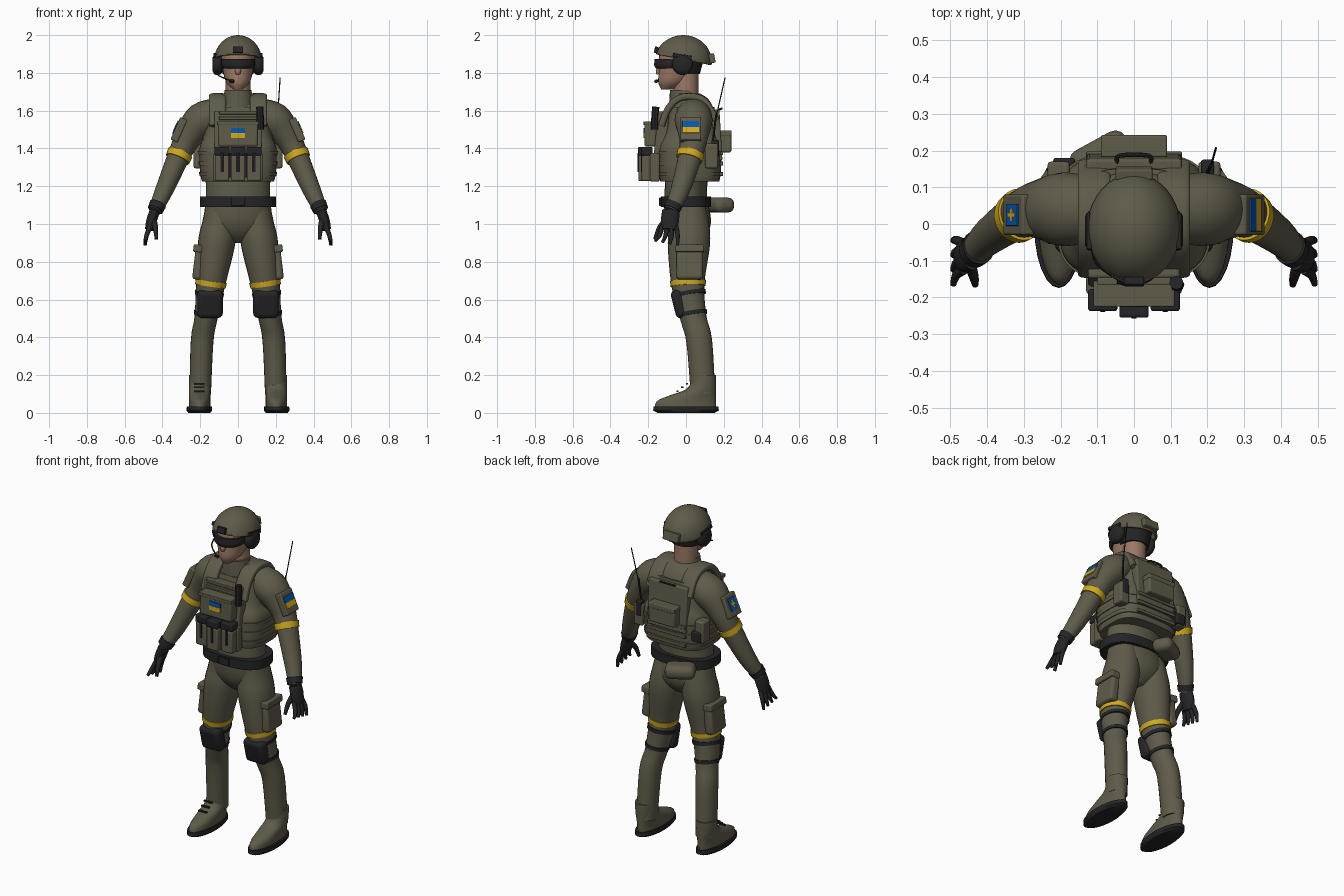
import bpy, bmesh, math
from mathutils import Vector, Matrix, Euler

cube = bpy.data.objects.get("Cube")
if cube:
    bpy.data.objects.remove(cube, do_unlink=True)


def material(name, *rgb):
    mat = bpy.data.materials.new(name)
    mat.use_nodes = True
    mat.diffuse_color = (*rgb, 1)
    mat.node_tree.nodes["Principled BSDF"].inputs["Base Color"].default_value = (*rgb, 1)
    return mat


OLIVE = material("olive cloth", .115, .104, .068)
BLACK = material("black gear", .018, .018, .02)
YELLOW = material("yellow", .62, .4, .015)
BLUE = material("blue", .003, .09, .4)
SKIN = material("skin", .33, .19, .13)


def finish(name, bm, mat, mirror=False):
    bmesh.ops.recalc_face_normals(bm, faces=bm.faces)
    mesh = bpy.data.meshes.new(name)
    bm.to_mesh(mesh)
    bm.free()
    mesh.materials.append(mat)
    for face in mesh.polygons:
        face.use_smooth = True
    mesh.set_sharp_from_angle(angle=math.radians(40))
    obj = bpy.data.objects.new(name, mesh)
    bpy.context.collection.objects.link(obj)
    if mirror:
        obj.modifiers.new("Mirror", "MIRROR").use_mirror_merge = False
    return obj


def catmull(before, start, end, after, t):
    linear = end - before
    square = 2 * before - 5 * start + 4 * end - after
    cubic = 3 * start - before - 3 * end + after
    return start + t * (linear + t * (square + t * cubic)) / 2


def smooth_rows(rows, steps):
    padded = [rows[0], *rows, rows[-1]]
    out = []
    for four in zip(padded, padded[1:], padded[2:], padded[3:]):
        for step in range(steps):
            out.append([catmull(*values, step / steps) for values in zip(*four)])
    return out + [rows[-1]]


def signed_power(value, exponent):
    return math.copysign(abs(value) ** exponent, value)


def loft(name, rows, mat, mirror=False, upright=False, ref="Y", depth=1, power=2, steps=4, sides=24):
    """Skin of super-ellipse rings (x, y, z, radius); the radius along ref is scaled by depth."""
    rows = [row if len(row) > 4 else (*row, row[3] * depth) for row in rows]
    rows = smooth_rows(rows, steps)
    centres = [Vector(row[:3]) for row in rows]
    up = Vector((0, 0, 1))
    bm = bmesh.new()
    rings = []
    for i, (*_, across, along) in enumerate(rows):
        path = centres[min(i + 1, len(rows) - 1)] - centres[max(i - 1, 0)]
        tangent = up if upright else path.normalized()
        axis = Vector([letter == ref for letter in "XYZ"])
        axis = (axis - tangent * axis.dot(tangent)).normalized()
        side = tangent.cross(axis)
        ring = []
        for k in range(sides):
            angle = math.tau * k / sides
            offset = side * across * signed_power(math.cos(angle), 2 / power)
            offset += axis * along * signed_power(math.sin(angle), 2 / power)
            ring.append(bm.verts.new(centres[i] + offset))
        rings.append(ring)
    for low, high in zip(rings, rings[1:]):
        for k in range(sides):
            bm.faces.new((low[k - 1], low[k], high[k], high[k - 1]))
    bm.faces.new(rings[0])
    bm.faces.new(rings[-1])
    return finish(name, bm, mat, mirror)


def centred(*rows):
    return [(0, *row) for row in rows]


def row_at(rows, z):
    """Row of a limb or body profile at the given height."""
    for a, b in zip(rows, rows[1:]):
        if min(a[2], b[2]) <= z <= max(a[2], b[2]):
            t = (z - a[2]) / (b[2] - a[2])
            return [p + (q - p) * t for p, q in zip(a, b)]


def band(name, rows, z, height, grow, mat, **options):
    """Hoop fitted round a profile."""
    ends = [row_at(rows, z + height / 2), row_at(rows, z - height / 2)]
    loft(name, [(*end[:3], end[3] + grow) for end in ends], mat, steps=1, **options)


def rod(name, points, radius, mat, **options):
    loft(name, [(*point, radius) for point in points], mat, sides=8, **options)


def box(name, loc, size, mat, rot=(0, 0, 0), mirror=False, softness=.16):
    bm = bmesh.new()
    turn = Euler(rot).to_matrix().to_4x4()
    bmesh.ops.create_cube(bm, size=1, matrix=Matrix.Translation(loc) @ turn @ Matrix.Diagonal((*size, 1)))
    obj = finish(name, bm, mat, mirror)
    bevel = obj.modifiers.new("Bevel", "BEVEL")
    bevel.width, bevel.segments = min(size) * softness, 3


# Clothed body
BODY = dict(upright=True, depth=.66)
jacket = centred((0, 1.08, .17), (0, 1.2, .17), (.02, 1.35, .18), (.03, 1.5, .2),
                 (.03, 1.6, .18), (.03, 1.66, .135), (.01, 1.69, .1))
loft("jacket", jacket, OLIVE, **BODY)
loft("hips", centred((0, 1.13, .17), (.015, 1.02, .178), (.02, .95, .14), (.02, .9, .06)), OLIVE, **BODY)
loft("collar", centred((0, 1.62, .09), (-.015, 1.71, .07)), OLIVE, upright=True)

ARM = dict(mirror=True, depth=1.07)
sleeve = [(.1, .04, 1.59, .08), (.19, .04, 1.55, .094), (.25, .04, 1.48, .077),
          (.3, .03, 1.39, .062), (.39, -.03, 1.18, .048), (.44, -.08, 1.07, .035)]
loft("sleeves", sleeve, OLIVE, **ARM)
band("arm_bands", sleeve, 1.36, .033, .007, YELLOW, **ARM)
band("glove_cuffs", sleeve, 1.09, .03, .006, BLACK, **ARM)

LEG = dict(mirror=True, depth=1.14)
trouser = [(.09, .01, 1.1, .08), (.098, .018, 1, .092), (.115, .015, .89, .098), (.145, .01, .68, .077),
           (.17, .04, .5, .061), (.19, .07, .38, .06), (.2, .09, .1, .057)]
loft("trouser_legs", trouser, OLIVE, **LEG)
band("thigh_bands", trouser, .685, .028, .005, YELLOW, **LEG)
for height in (.63, .525):
    band("knee_straps", trouser, height, .02, .004, BLACK, **LEG)

# Boots, with the toe rising back to the ankle while the heel stays put
heel = .16
toes = ((-.165, .035), (-.15, .065), (-.08, .095), (0, .125), (.03, .17), (.03, .2))
loft("boot_uppers", [(.203, (heel + toe) / 2, z, .057, (heel - toe) / 2) for toe, z in toes],
     OLIVE, mirror=True, upright=True)
loft("boot_soles", [(.205, 0, 0, .058), (.205, 0, .012, .067), (.205, 0, .035, .066)],
     BLACK, mirror=True, upright=True, depth=2.6, steps=1)
for i in range(3):
    box("boot_lace", (-.205, .025 * i - .045, .02 * i + .115), (.055, .012, .008), BLACK)

# Knee pads and thigh pockets
box("knee_pads", (.148, -.033, .578), (.135, .07, .15), BLACK, (.25, 0, 0), True, .35)
lean = (0, -.12, 0)
box("cargo_pockets", (.206, .02, .79), (.055, .14, .17), OLIVE, lean, True, .3)
box("cargo_flaps", (.206, .02, .87), (.06, .15, .04), OLIVE, lean, True)

# Gloved hands
loft("gloves", [(.44, -.08, 1.07, .027), (.457, -.085, 1.02, .028), (.47, -.09, .97, .023)],
     BLACK, mirror=True, depth=1.7)
for i in range(4):
    y = .024 * i - .125
    curl = .008 * i
    loft("fingers", [(.463, y, .99, .013), (.484, y - .015 + curl, .94, .012), (.492, y - .04 + curl * 2, .91 - curl, .008)],
         BLACK, mirror=True, sides=10)
loft("thumbs", [(.45, -.095, 1.03, .018), (.437, -.14, .98, .014), (.432, -.165, .92, .009)],
     BLACK, mirror=True, sides=10)

# Belt and rear pouch
band("belt", jacket, 1.118, .055, .032, BLACK, power=2.6, **BODY)
box("belt_buckle", (0, -.132, 1.118), (.07, .02, .045), BLACK)
box("rear_pouch", (-.085, .175, 1.1), (.17, .115, .08), OLIVE, (0, 0, .5), softness=.4)

# Plate carrier with webbing
VEST = dict(upright=True, depth=.82, power=3.4, sides=40)
vest = centred((.02, 1.225, .19), (.02, 1.27, .2), (.02, 1.4, .204), (.025, 1.48, .175), (.03, 1.62, .147))
loft("vest", vest, OLIVE, **VEST)
for height in (1.265, 1.32, 1.375):
    band("webbing", vest, height, .022, .007, OLIVE, **VEST)
    box("back_webbing", (0, .187, height), (.26, .02, .02), OLIVE)
strap = ((-.13, 1.52), (-.1, 1.6), (-.05, 1.658), (.02, 1.675), (.1, 1.65), (.16, 1.55))
loft("shoulder_straps", [(.108, y, z, .018) for y, z in strap], OLIVE, mirror=True, ref="X", depth=2.5, power=4)
box("front_plate", (0, -.13, 1.47), (.25, .06, .25), OLIVE, (-.1, 0, 0))
box("back_plate", (0, .16, 1.47), (.26, .05, .27), OLIVE, (.06, 0, 0))
for height in (1.56, 1.59):
    box("chest_webbing", (0, -.155, height), (.2, .02, .018), OLIVE)
box("chest_panel", (0, -.185, 1.475), (.21, .07, .13), OLIVE)
box("chest_panel_flap", (0, -.19, 1.533), (.22, .07, .02), OLIVE)
for part, mat, height in (("top", BLUE, 1.495), ("bottom", YELLOW, 1.468)):
    box("chest_patch_" + part, (0, -.222, height), (.076, .008, .027), mat)

# Magazine pouches
box("pouch_carrier", (0, -.165, 1.3), (.26, .05, .15), OLIVE)
for i in (-1, 0, 1):
    x, y = i * .085, abs(i) * .018 - .225
    box("magazine_pouch", (x, y, 1.295), (.076, .055, .135), OLIVE)
    box("magazine_top", (x, y, 1.385), (.08, .06, .045), BLACK)
    box("pouch_strap", (x, y - .028, 1.325), (.014, .008, .1), BLACK)
box("pouch_gaps", (.043, -.19, 1.31), (.012, .05, .13), BLACK, mirror=True)

# Radios and antenna
rod("chest_radio", [(.118, -.165, 1.5), (.118, -.165, 1.56), (.115, -.16, 1.62)], .019, BLACK)
box("rear_radio_pouch", (.205, .135, 1.36), (.06, .07, .13), OLIVE)
box("rear_radio", (.2, .155, 1.4), (.035, .04, .09), BLACK)
rod("antenna_base", [(.2, .14, 1.42), (.21, .16, 1.58)], .005, BLACK)
rod("antenna", [(.21, .16, 1.57), (.223, .207, 1.775)], .003, BLACK)

# Back gear
box("back_pouch", (0, .21, 1.437), (.175, .06, .115), OLIVE)
box("back_pouch_flap", (0, .212, 1.48), (.18, .06, .03), OLIVE)
box("rear_side_pouch", (-.205, .135, 1.36), (.06, .07, .13), OLIVE)
box("rear_side_tool", (-.19, .155, 1.33), (.06, .05, .06), BLACK)
rod("drag_handle", [(-.045, .165, 1.6), (-.04, .186, 1.61), (.04, .186, 1.61), (.045, .165, 1.6)],
    .006, BLACK, ref="Z")

# Upper arm pockets and patches
for side in (1, -1):
    tilt = Euler((0, -.42 * side, 0))
    out, up = Vector((side, 0, 0)), Vector((0, 0, 1))
    out.rotate(tilt)
    up.rotate(tilt)
    pocket = Vector((.258 * side, .025, 1.475)) + out * .06
    patch = pocket + out * .021 + up * .005
    box("arm_pocket", pocket, (.04, .11, .13), OLIVE, tilt)
    if side > 0:
        box("arm_patch_top", patch + up * .017, (.008, .09, .034), BLUE, tilt)
        box("arm_patch_bottom", patch - up * .017, (.008, .09, .034), YELLOW, tilt)
    else:
        box("arm_patch", patch, (.008, .06, .075), BLUE, tilt)
        for width, height in ((.012, .045), (.035, .012)):
            box("arm_patch_mark", patch + out * .001, (.009, width, height), YELLOW, tilt)

# Head
loft("neck", centred((0, 1.62, .066), (0, 1.8, .066)), SKIN, upright=True)
loft("head", centred((-.1, 1.712, .025), (-.07, 1.75, .062), (-.045, 1.81, .08), (-.035, 1.88, .088), (-.03, 1.94, .085)),
     SKIN, upright=True, depth=1.24)
loft("nose", centred((-.135, 1.845, .01), (-.145, 1.81, .015), (-.142, 1.795, .012)), SKIN, sides=12)
loft("goggles", centred((-.07, 1.822, .08), (-.07, 1.84, .09), (-.07, 1.874, .088)), BLACK, upright=True, depth=1.09)
loft("nape_strap", centred((0, 1.795, .082), (.01, 1.89, .098)), BLACK, upright=True, depth=.9)

# Helmet shell, cut so that it drops lower at the back
bm = bmesh.new()
middle = Matrix.Translation((0, -.015, 1.858))
bmesh.ops.create_uvsphere(bm, u_segments=40, v_segments=24, radius=1, matrix=middle @ Matrix.Diagonal((.128, .152, .142, 1)))
bmesh.ops.bisect_plane(bm, geom=bm.verts[:] + bm.edges[:] + bm.faces[:], plane_co=(0, 0, 1.868),
                       plane_no=(0, .2, 1), clear_inner=True)
finish("helmet", bm, OLIVE).modifiers.new("Solidify", "SOLIDIFY").thickness = .012
box("helmet_mount", (0, -.157, 1.922), (.055, .02, .034), BLACK, (-.2, 0, 0))
box("helmet_rails", (.122, -.02, 1.888), (.014, .1, .02), BLACK, (-.15, 0, 0), True)
box("helmet_counterweight", (0, .138, 1.877), (.1, .03, .05), OLIVE, (.2, 0, 0))

# Headset
cup = ((.085, .045), (.1, .056), (.122, .054), (.134, .038))
loft("ear_cups", [(x, -.018, 1.845, radius) for x, radius in cup], BLACK, mirror=True, steps=2)
rod("microphone_boom", [(-.115, -.05, 1.815), (-.1, -.11, 1.785), (-.03, -.158, 1.755)], .004, BLACK, ref="Z")
rod("microphone", [(-.045, -.154, 1.757), (-.022, -.16, 1.755)], .009, BLACK, ref="Z")
